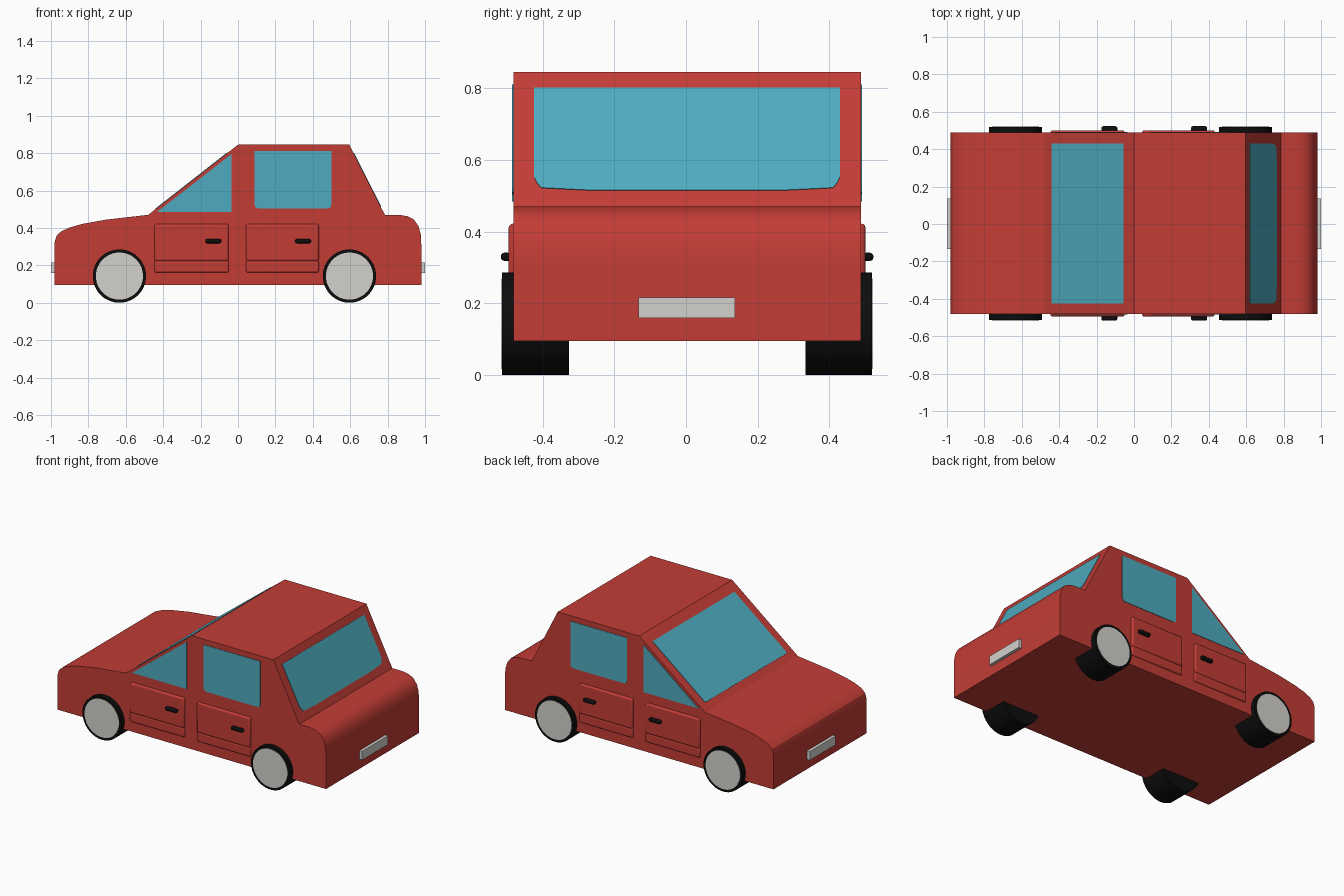
import bpy, bmesh, math
from mathutils import Vector

if "Cube" in bpy.data.objects:
    bpy.data.objects.remove(bpy.data.objects["Cube"])

CY = 0.003          # body centre line
HALF = 0.485        # half width of the body


def material(name, rgb):
    m = bpy.data.materials.new(name)
    m.diffuse_color = (*rgb, 1)
    m.use_nodes = True
    m.node_tree.nodes["Principled BSDF"].inputs["Base Color"].default_value = m.diffuse_color
    return m


RED = material("red paint", (0.546, 0.046, 0.036))
GLASS = material("blue glass", (0.076, 0.41, 0.52))
GREY = material("light grey", (0.65, 0.64, 0.61))
BLACK = material("black rubber", (0.004, 0.004, 0.004))


def finish(name, bm, mat, bevel=0, segments=3):
    bmesh.ops.recalc_face_normals(bm, faces=bm.faces)
    me = bpy.data.meshes.new(name)
    bm.to_mesh(me)
    bm.free()
    me.materials.append(mat)
    for p in me.polygons:
        p.use_smooth = True
    me.set_sharp_from_angle(angle=math.radians(28))
    ob = bpy.data.objects.new(name, me)
    bpy.context.collection.objects.link(ob)
    if bevel:
        mod = ob.modifiers.new("rounded edges", 'BEVEL')
        mod.width, mod.segments = bevel, segments
    return ob


def prism(name, points, push, mat):
    """Flat outline in 3D, extruded along the push vector."""
    bm = bmesh.new()
    face = bm.faces.new([bm.verts.new(p) for p in points])
    ext = bmesh.ops.extrude_face_region(bm, geom=[face], use_keep_orig=True)
    verts = [g for g in ext["geom"] if isinstance(g, bmesh.types.BMVert)]
    bmesh.ops.translate(bm, verts=verts, vec=push)
    return finish(name, bm, mat)


def box(name, lo, hi, mat, bevel=0):
    bm = bmesh.new()
    bmesh.ops.create_cube(bm, size=1)
    for v in bm.verts:
        v.co = [(a + b) / 2 + c * (b - a) for a, b, c in zip(lo, hi, v.co)]
    return finish(name, bm, mat, bevel)


def side_box(name, s, x, y, z, mat, bevel):
    ys = sorted((CY + s * y[0], CY + s * y[1]))
    return box(name, (x[0], ys[0], z[0]), (x[1], ys[1], z[1]), mat, bevel)


def cylinder(name, x, y0, y1, z, r, mat):
    ring = [(x + r * math.cos(a), y0, z + r * math.sin(a))
            for a in (i * math.tau / 48 for i in range(48))]
    return prism(name, ring, Vector((0, y1 - y0, 0)), mat)


# body: one side profile extruded across the width
profile = [(-0.98, 0.095), (-0.98, 0.325), (-0.97, 0.358), (-0.945, 0.382),
           (-0.90, 0.402), (-0.83, 0.422), (-0.70, 0.445), (-0.48, 0.47),
           (0, 0.845), (0.595, 0.845), (0.785, 0.47), (0.86, 0.47),
           (0.905, 0.463), (0.94, 0.445), (0.965, 0.41), (0.977, 0.365),
           (0.98, 0.31), (0.98, 0.095)]
prism("body", [(x, CY - HALF, z) for x, z in profile], Vector((0, 2 * HALF, 0)), RED)


# windscreen and rear window: plates lying on the sloping ends of the cabin
def slope_window(name, outline, a, b):
    a, b = Vector((a[0], CY, a[1])), Vector((b[0], CY, b[1]))
    d = b - a
    n = Vector((-d.z, 0, d.x)).normalized()
    if n.z < 0:
        n = -n
    pts = [a + d * t + Vector((0, y, 0)) - n * 0.003 for y, t in outline]
    return prism(name, pts, n * 0.006, GLASS)


W = 0.427
slope_window("windscreen", [(-W, 0.083), (W, 0.083), (W, 0.885), (-W, 0.885)],
             (-0.48, 0.47), (0, 0.845))
slope_window("rear_window",
             [(-W, 0.88), (-W, 0.22), (-W + 0.008, 0.175), (-W + 0.02, 0.137),
              (-0.28, 0.12), (0.28, 0.12),
              (W - 0.02, 0.137), (W - 0.008, 0.175), (W, 0.22), (W, 0.88)],
             (0.785, 0.47), (0.595, 0.845))

front_glass = [(-0.435, 0.484), (-0.035, 0.484), (-0.035, 0.795)]
rear_glass = [(0.088, 0.81), (0.088, 0.525), (0.094, 0.51), (0.108, 0.504),
              (0.482, 0.504), (0.495, 0.51), (0.50, 0.525), (0.50, 0.81)]

for s, side in ((-1, "right"), (1, "left")):
    # side windows
    for name, outline in (("front", front_glass), ("rear", rear_glass)):
        pts = [(x, CY + s * (HALF - 0.003), z) for x, z in outline]
        prism(f"{name}_side_window_{side}", pts, Vector((0, s * 0.006, 0)), GLASS)
    # raised door panels, each with a lower strip and a handle
    for name, x0, x1, hx in (("front", -0.447, -0.05, -0.175), ("rear", 0.043, 0.432, 0.305)):
        side_box(f"{name}_door_{side}", s, (x0, x1), (0.45, 0.498), (0.221, 0.422), RED, 0.012)
        side_box(f"{name}_door_strip_{side}", s, (x0, x1), (0.45, 0.495), (0.162, 0.225), RED, 0.009)
        side_box(f"{name}_door_handle_{side}", s, (hx, hx + 0.086), (0.49, 0.52),
                 (0.318, 0.341), BLACK, 0.01)
    # wheels with flush hub discs
    for name, x in (("front", -0.634), ("rear", 0.596)):
        cylinder(f"{name}_wheel_{side}", x, CY + s * 0.33, CY + s * 0.516, 0.1425, 0.1425, BLACK)
        cylinder(f"{name}_hub_{side}", x, CY + s * 0.51, CY + s * 0.518, 0.1425, 0.126, GREY)

# number plates at both ends
for s, name in ((-1, "front_plate"), (1, "rear_plate")):
    xs = sorted((s * 0.97, s * 1.0))
    box(name, (xs[0], CY - 0.136, 0.158), (xs[1], CY + 0.134, 0.216), GREY)
